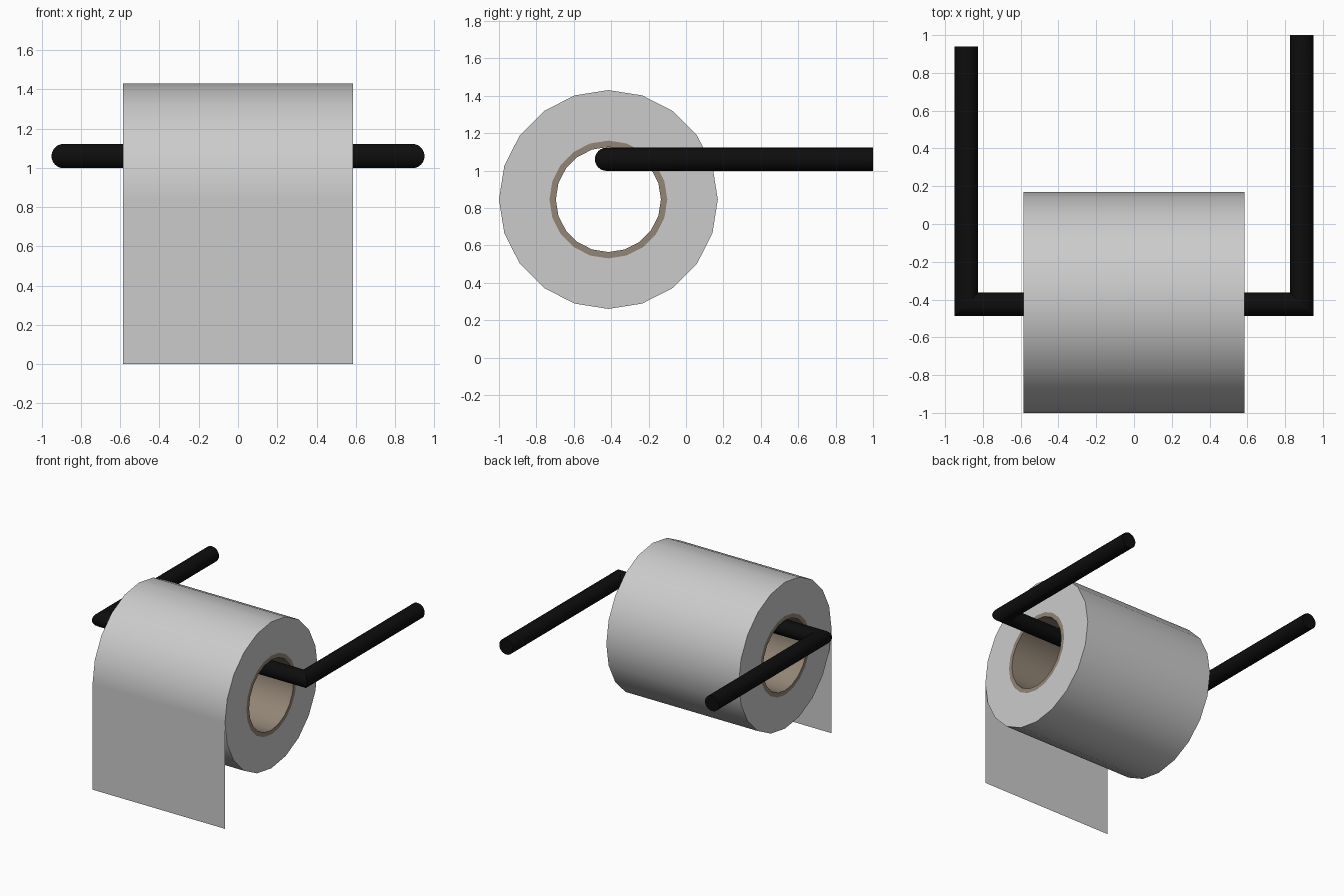
import bpy, bmesh
from math import sin, cos, pi

if "Cube" in bpy.data.objects:
    bpy.data.objects.remove(bpy.data.objects["Cube"])

CY, CZ = -0.415, 0.845      # roll axis
HALF = 0.585                # half width of the roll
R_OUT, R_MID, R_IN = 0.585, 0.315, 0.281


def material(name, color):
    m = bpy.data.materials.new(name)
    m.diffuse_color = (*color, 1)
    m.use_nodes = True
    m.node_tree.nodes["Principled BSDF"].inputs["Base Color"].default_value = m.diffuse_color
    return m


def make_object(name, bm, mat=None):
    bmesh.ops.recalc_face_normals(bm, faces=bm.faces)
    me = bpy.data.meshes.new(name)
    bm.to_mesh(me)
    bm.free()
    ob = bpy.data.objects.new(name, me)
    bpy.context.collection.objects.link(ob)
    if mat:
        me.materials.append(mat)
    bpy.ops.object.select_all(action='DESELECT')
    bpy.context.view_layer.objects.active = ob
    ob.select_set(True)
    bpy.ops.object.shade_smooth_by_angle(angle=pi / 6)
    return ob


def bridge(bm, rings, closed=False):
    pairs = list(zip(rings, rings[1:]))
    if closed:
        pairs.append((rings[-1], rings[0]))
    for a, b in pairs:
        n = len(a)
        for i in range(n):
            j = (i + 1) % n
            bm.faces.new((a[i], a[j], b[j], b[i]))


def lathe_x(name, profile, closed, mat=None, sides=20):
    """Turn (x, radius) points around the roll axis."""
    bm = bmesh.new()
    rings = [[bm.verts.new((x, CY + r * sin(2 * pi * i / sides),
                            CZ + r * cos(2 * pi * i / sides)))
              for i in range(sides)] for x, r in profile]
    bridge(bm, rings, closed)
    return make_object(name, bm, mat)


card = material("cardboard", (0.29, 0.235, 0.18))
black = material("black_metal", (0.004, 0.004, 0.004))

# Paper roll (its inner wall is the cardboard tube)
lathe_x("paper_roll", [(-HALF, R_MID), (-HALF, R_OUT), (HALF, R_OUT), (HALF, R_MID)], False)

# Cardboard tube
lathe_x("cardboard_tube", [(-HALF, R_MID), (HALF, R_MID), (HALF, R_IN), (-HALF, R_IN)], True, card)

# Hanging sheet
bm = bmesh.new()
bm.faces.new([bm.verts.new((x, -1.0, z)) for x, z in
              ((-HALF, 0), (HALF, 0), (HALF, CZ), (-HALF, CZ))])
sheet = make_object("hanging_sheet", bm)
if sheet.data.polygons[0].normal.y > 0:
    sheet.data.flip_normals()

# Bent rod with mitred corners: (x, y, outward offset x, outward offset y)
r, ax, ay, az, sides = 0.062, 0.888, -0.425, 1.06, 24
path = [(-ax, 0.94, -1, 0), (-ax, ay, -1, -1), (ax, ay, 1, -1), (ax, 1.0, 1, 0)]
bm = bmesh.new()
rings = [[bm.verts.new((x + ox * r * cos(2 * pi * i / sides),
                        y + oy * r * cos(2 * pi * i / sides),
                        az + r * sin(2 * pi * i / sides)))
          for i in range(sides)] for x, y, ox, oy in path]
bridge(bm, rings)
bm.faces.new(rings[0])
bm.faces.new(rings[-1])
make_object("holder_rod", bm, black)
